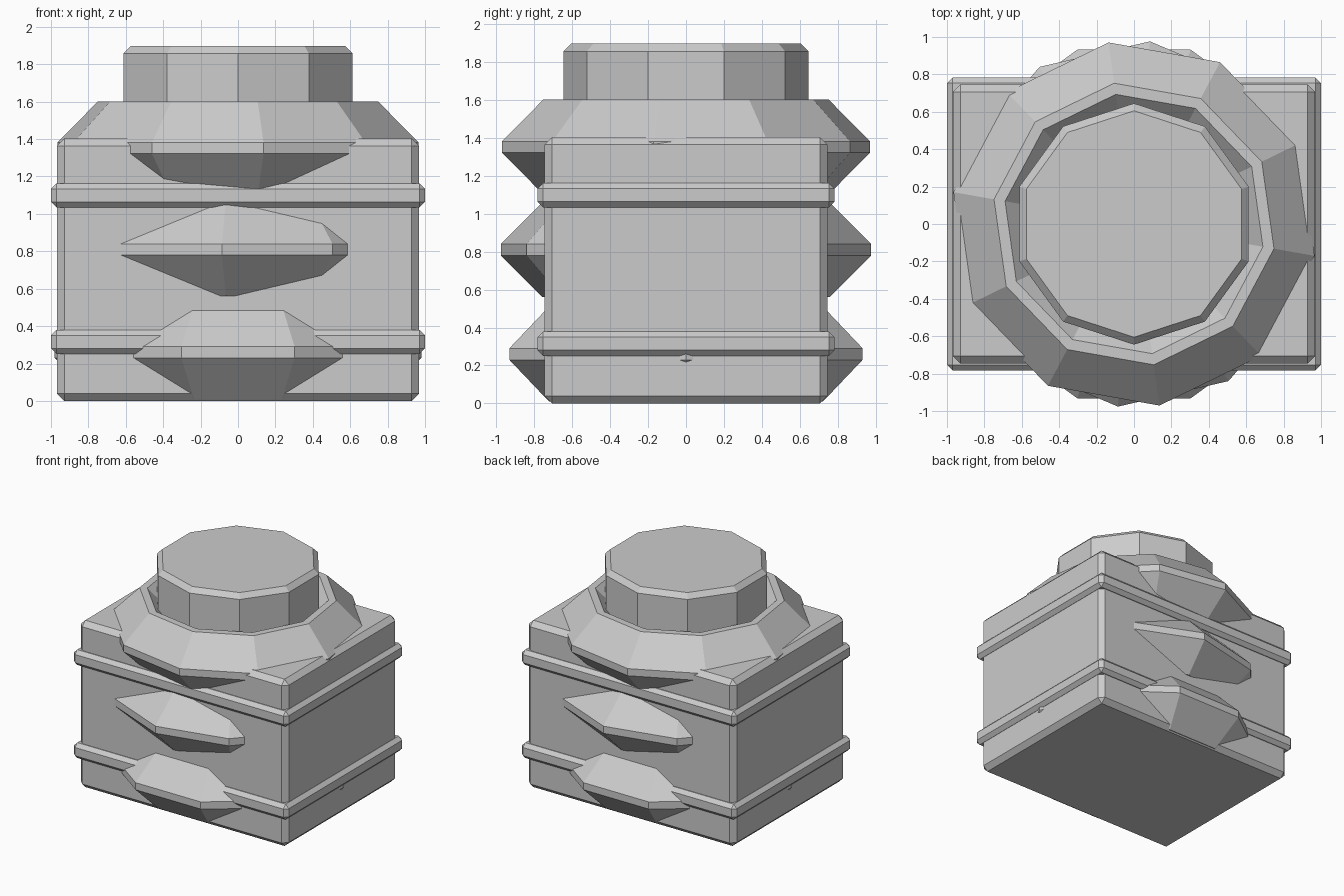
import bpy, bmesh
from math import cos, sin, radians, tau

if "Cube" in bpy.data.objects:
    bpy.data.objects.remove(bpy.data.objects["Cube"])


def make_object(name, bm):
    bmesh.ops.recalc_face_normals(bm, faces=bm.faces)
    mesh = bpy.data.meshes.new(name)
    bm.to_mesh(mesh)
    bm.free()
    obj = bpy.data.objects.new(name, mesh)
    bpy.context.collection.objects.link(obj)
    return obj


def chamfer(bm, width):
    bmesh.ops.bevel(bm, geom=bm.edges[:], offset=width, segments=1,
                    affect='EDGES', profile=0.5)


def box(name, hx, hy, z0, z1, bevel):
    bm = bmesh.new()
    bmesh.ops.create_cube(bm, size=1)
    for v in bm.verts:
        v.co = (v.co.x * 2 * hx, v.co.y * 2 * hy, z0 + (v.co.z + 0.5) * (z1 - z0))
    chamfer(bm, bevel)
    return make_object(name, bm)


def lathe(name, profile, sides, phase, closed):
    # closed: the profile is a loop (ring); otherwise its ends are capped
    bm = bmesh.new()
    loops = []
    for i in range(sides):
        a = radians(phase) + tau * i / sides
        loops.append([bm.verts.new((r * cos(a), r * sin(a), z)) for r, z in profile])
    n = len(profile)
    for i in range(sides):
        p, q = loops[i], loops[(i + 1) % sides]
        for j in range(n if closed else n - 1):
            k = (j + 1) % n
            bm.faces.new((p[j], q[j], q[k], p[k]))
    if not closed:
        bm.faces.new([l[0] for l in loops])
        bm.faces.new([l[-1] for l in loops])
    return make_object(name, bm)


# Chamfered main body and its two straps
box("body", 0.968, 0.747, 0.0, 1.404, 0.04)
box("lower_band", 1.0, 0.783, 0.251, 0.38, 0.03)
box("upper_band", 1.0, 0.783, 1.034, 1.163, 0.03)

# Diamond-section rings threaded through the body, each turned differently
R, A, B = 0.73, 0.25, 0.03
for name, z, phase in (("lower_ring", 0.26, 0),
                       ("middle_ring", 0.81, -95),
                       ("upper_ring", 1.352, -10)):
    section = [(R + B, z + A), (R + A, z + B), (R + A, z - B), (R + B, z - A),
               (R - B, z - A), (R - A, z - B), (R - A, z + B), (R - B, z + A)]
    lathe(name, section, 10, phase, True)

# Ten-sided cap on top
lathe("cap", [(0.605, 1.36), (0.645, 1.40), (0.645, 1.857), (0.605, 1.897)], 10, 90, False)
